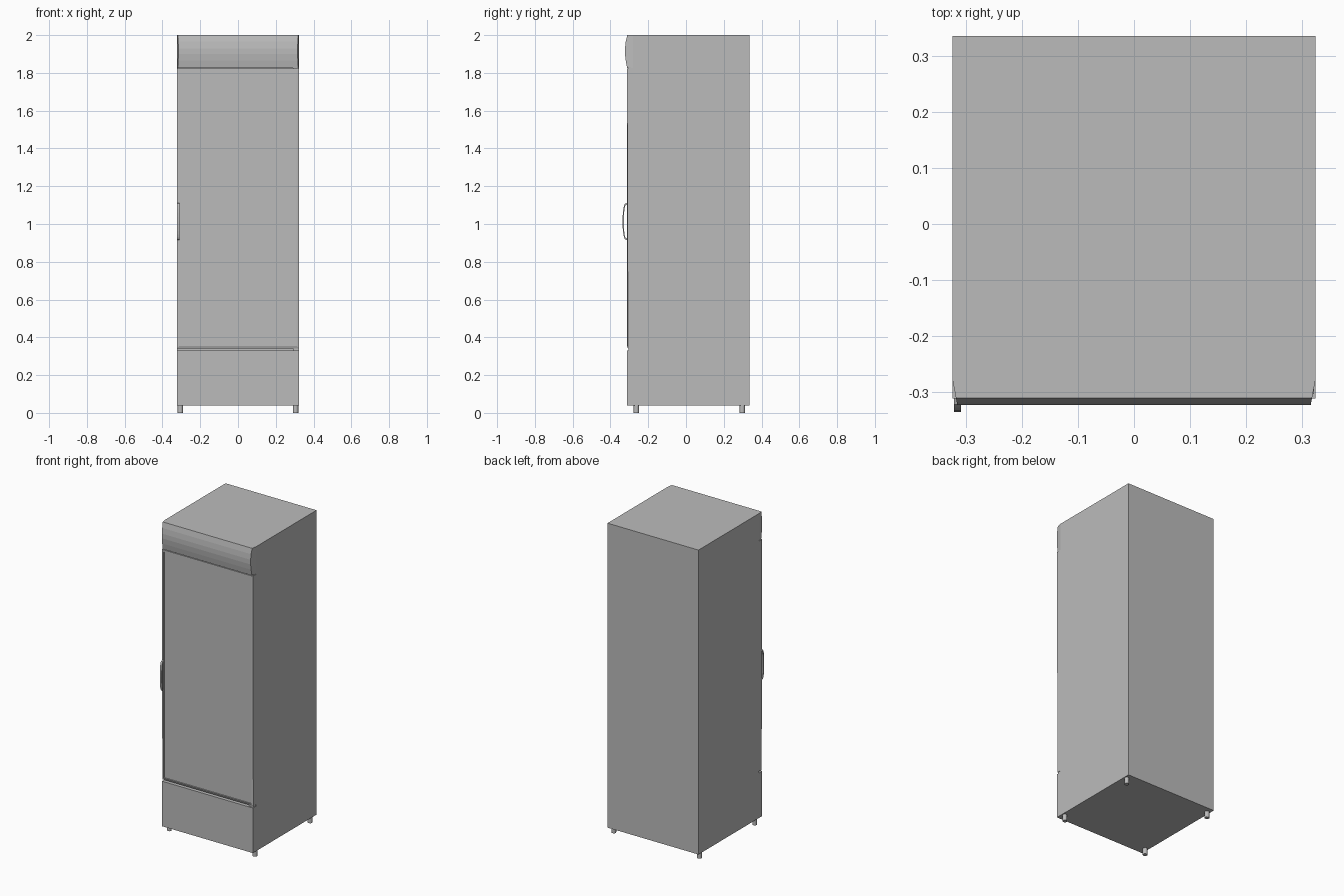
import bpy, bmesh, math
from mathutils import Vector

cube = bpy.data.objects.get("Cube")
if cube:
    bpy.data.objects.remove(cube, do_unlink=True)

grey = bpy.data.materials.new("plain grey")
grey.use_nodes = True
grey.diffuse_color = (0.5, 0.5, 0.5, 1)
grey.node_tree.nodes["Principled BSDF"].inputs["Base Color"].default_value = (0.5, 0.5, 0.5, 1)

W = 0.324        # half width of the cabinet
BACK = 0.336
SEAM = -0.28     # where the front panels meet the cabinet
FRONT = -0.312   # outer face of the door


def finish(name, bm):
    bmesh.ops.recalc_face_normals(bm, faces=bm.faces)
    mesh = bpy.data.meshes.new(name)
    bm.to_mesh(mesh)
    bm.free()
    mesh.materials.append(grey)
    obj = bpy.data.objects.new(name, mesh)
    bpy.context.collection.objects.link(obj)
    return obj


def box_mesh(low, high):
    bm = bmesh.new()
    bmesh.ops.create_cube(bm, size=1)
    low, high = Vector(low), Vector(high)
    for v in bm.verts:
        v.co = (low + high) / 2 + v.co * (high - low)
    return bm


def box(name, low, high):
    return finish(name, box_mesh(low, high))


def extrude_profile(name, points, x0, x1, taper=None):
    """Sweep a (y, z) outline along x; taper gives the end inset for each y."""
    bm = bmesh.new()
    inset = taper or (lambda y: 0)
    a = [bm.verts.new((x0 + inset(y), y, z)) for y, z in points]
    b = [bm.verts.new((x1 - inset(y), y, z)) for y, z in points]
    bm.faces.new(a)
    bm.faces.new(b)
    for i in range(len(a)):
        j = (i + 1) % len(a)
        bm.faces.new((a[i], a[j], b[j], b[i]))
    return finish(name, bm)


# Cabinet and lower front panel
box("cabinet", (-W, SEAM, 0.04), (W, BACK, 2))
box("lower_panel", (-W, FRONT, 0.04), (W, SEAM, 0.33))

# Door: mitred frame with a recessed pane and a sloping bottom rail
bm = box_mesh((-W, FRONT, 0.34), (W, SEAM, 1.822))
front = min(bm.faces, key=lambda f: f.calc_center_median().y)
outer = list(front.verts)
bmesh.ops.inset_region(bm, faces=[front], thickness=0.019)
bmesh.ops.inset_region(bm, faces=[front], thickness=0.001, depth=-0.006)
for v in bm.verts:
    if v.co.y < FRONT + 0.001 and v.co.z < 0.345:
        v.co.y += 0.005
finish("door", bm)

# Bowed header, slightly narrower at its front
header = [(SEAM, 2), (-0.311, 2), (-0.319, 1.965), (-0.323, 1.93), (-0.323, 1.9),
          (-0.319, 1.865), (FRONT, 1.826), (SEAM, 1.826)]
extrude_profile("header", header, -W, W, lambda y: (SEAM - y) * 0.19)

# Bow handle
outside, inside = [], []
for i in range(13):
    a = math.pi * i / 12
    bow = math.sin(a) ** 0.6 if 0 < i < 12 else 0
    z = 1.013 - 0.098 * math.cos(a)
    outside.append((FRONT - 0.024 * bow, z))
    inside.append((FRONT - 0.017 * bow, 1.013 - 0.09 * math.cos(a)))
extrude_profile("handle", outside + inside[::-1], -0.322, -0.309)

# Hinge plates on the side opposite the handle
for name, z in (("upper_hinge", 1.824), ("lower_hinge", 0.335)):
    box(name, (0.29, FRONT + 0.008, z - 0.006), (W - 0.002, SEAM, z + 0.006))

# Round feet
for side, x in (("left", 0.305), ("right", -0.305)):
    for end, y in (("front", -0.263), ("back", 0.298)):
        bm = bmesh.new()
        bmesh.ops.create_cone(bm, cap_ends=True, segments=16, radius1=0.014,
                              radius2=0.014, depth=0.042)
        bmesh.ops.translate(bm, verts=bm.verts, vec=(x, y, 0.021))
        foot = finish(f"{end}_{side}_foot", bm)
        for p in foot.data.polygons:
            p.use_smooth = len(p.vertices) == 4
        for e in foot.data.edges:
            za, zb = (foot.data.vertices[i].co.z for i in e.vertices)
            e.use_edge_sharp = abs(za - zb) < 0.001
